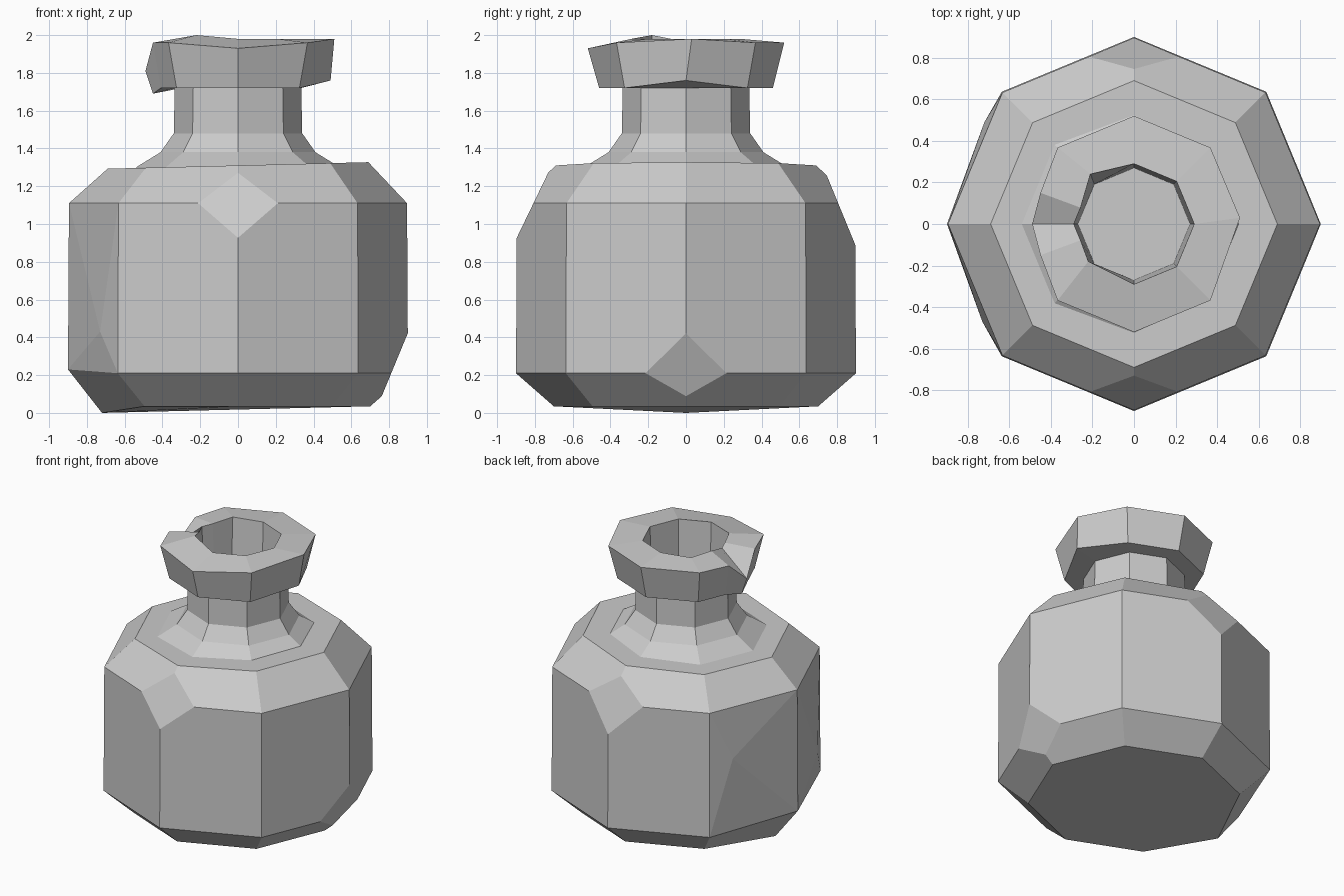
import bpy, bmesh
from math import cos, sin, radians
from mathutils import Vector

cube = bpy.data.objects.get("Cube")
if cube:
    bpy.data.objects.remove(cube, do_unlink=True)

stone = bpy.data.materials.new("grey_stone")
stone.use_nodes = True
GREY = (0.6, 0.6, 0.6, 1)
stone.diffuse_color = GREY
stone.node_tree.nodes["Principled BSDF"].inputs["Base Color"].default_value = GREY

OCTAGON = [i * 45 for i in range(8)]


def lathe(profile, angles):
    """Stack octagonal rings of (radius, height); extra angles land on the flat sides."""
    bm = bmesh.new()
    rings = []
    for r, z in profile:
        ring = []
        for a in angles:
            rad = r * cos(radians(22.5)) / cos(radians(a % 45 - 22.5))
            ring.append(bm.verts.new((rad * cos(radians(a)), rad * sin(radians(a)), z)))
        rings.append(ring)
    n = len(angles)
    for low, high in zip(rings, rings[1:]):
        for i in range(n):
            j = (i + 1) % n
            bm.faces.new((low[i], low[j], high[j], high[i]))
    bm.faces.new(rings[0][::-1])
    bm.faces.new(rings[-1])
    return bm


def nudge(bm, near, to):
    """Move the vertex closest to one point onto another."""
    v = min(bm.verts, key=lambda v: (v.co - Vector(near)).length)
    v.co = to


def chip(bm, point, normal):
    """Slice a corner off and close the cut."""
    geom = bm.verts[:] + bm.edges[:] + bm.faces[:]
    cut = bmesh.ops.bisect_plane(bm, geom=geom, plane_co=point, plane_no=normal,
                                 clear_outer=True)["geom_cut"]
    edges = [e for e in cut if isinstance(e, bmesh.types.BMEdge)]
    bmesh.ops.holes_fill(bm, edges=edges, sides=0)


def crease(bm, point):
    """Fan the nearest face around a slightly raised point."""
    f = min(bm.faces, key=lambda f: (f.calc_center_median() - Vector(point)).length)
    bmesh.ops.poke(bm, faces=[f])["verts"][0].co = point


def finish(bm, name):
    bmesh.ops.recalc_face_normals(bm, faces=bm.faces[:])
    mesh = bpy.data.meshes.new(name)
    bm.to_mesh(mesh)
    bm.free()
    mesh.materials.append(stone)
    bpy.context.collection.objects.link(bpy.data.objects.new(name, mesh))


# Body: chamfered octagonal block with a gently tilted shoulder
body = lathe([(0.7, 0.035), (0.9, 0.21), (0.895, 1.11), (0.69, 1.31)], OCTAGON)
for v in body.verts:
    if v.co.z > 1.2:
        v.co.z += 0.025 * v.co.x
nudge(body, (-0.7, 0, 0.03), (-0.72, 0, 0))
nudge(body, (-0.9, 0, 0.2), (-0.9, 0, 0.23))

# Worn corners and creased sides
chip(body, (0, 0.9, 0.88), (0, 0.39, 0.16))
chip(body, (0, -0.88, 0.96), (0, -0.29, 0.14))
chip(body, (0.89, 0, 0.4), (0.29, 0, -0.12))
crease(body, (-0.73, -0.47, 0.43))
crease(body, (-0.72, 0.49, 0.75))
finish(body, "bottle_body")

# Neck: flared foot, straight collar, wide lip and hollow mouth
neck = lathe([(0.54, 1.3), (0.41, 1.38), (0.34, 1.48), (0.335, 1.72), (0.46, 1.72),
              (0.52, 1.96), (0.29, 1.98), (0.27, 1.45)],
             sorted(OCTAGON + [163, 197]))

# Uneven lip with a notch on one side
nudge(neck, (-0.52, 0, 1.96), (-0.49, 0, 1.81))
nudge(neck, (-0.46, 0, 1.72), (-0.45, 0, 1.69))
nudge(neck, (-0.48, -0.15, 1.96), (-0.45, -0.15, 1.96))
nudge(neck, (-0.48, 0.15, 1.96), (-0.45, 0.15, 1.95))
nudge(neck, (0, -0.52, 1.96), (0, -0.52, 1.93))
nudge(neck, (0.52, 0, 1.96), (0.51, 0.03, 1.98))
nudge(neck, (0.46, 0, 1.72), (0.49, 0, 1.76))
nudge(neck, (-0.2, -0.2, 1.98), (-0.22, -0.18, 2.0))
nudge(neck, (-0.2, 0.2, 1.98), (-0.21, 0.24, 1.98))
finish(neck, "bottle_neck")
